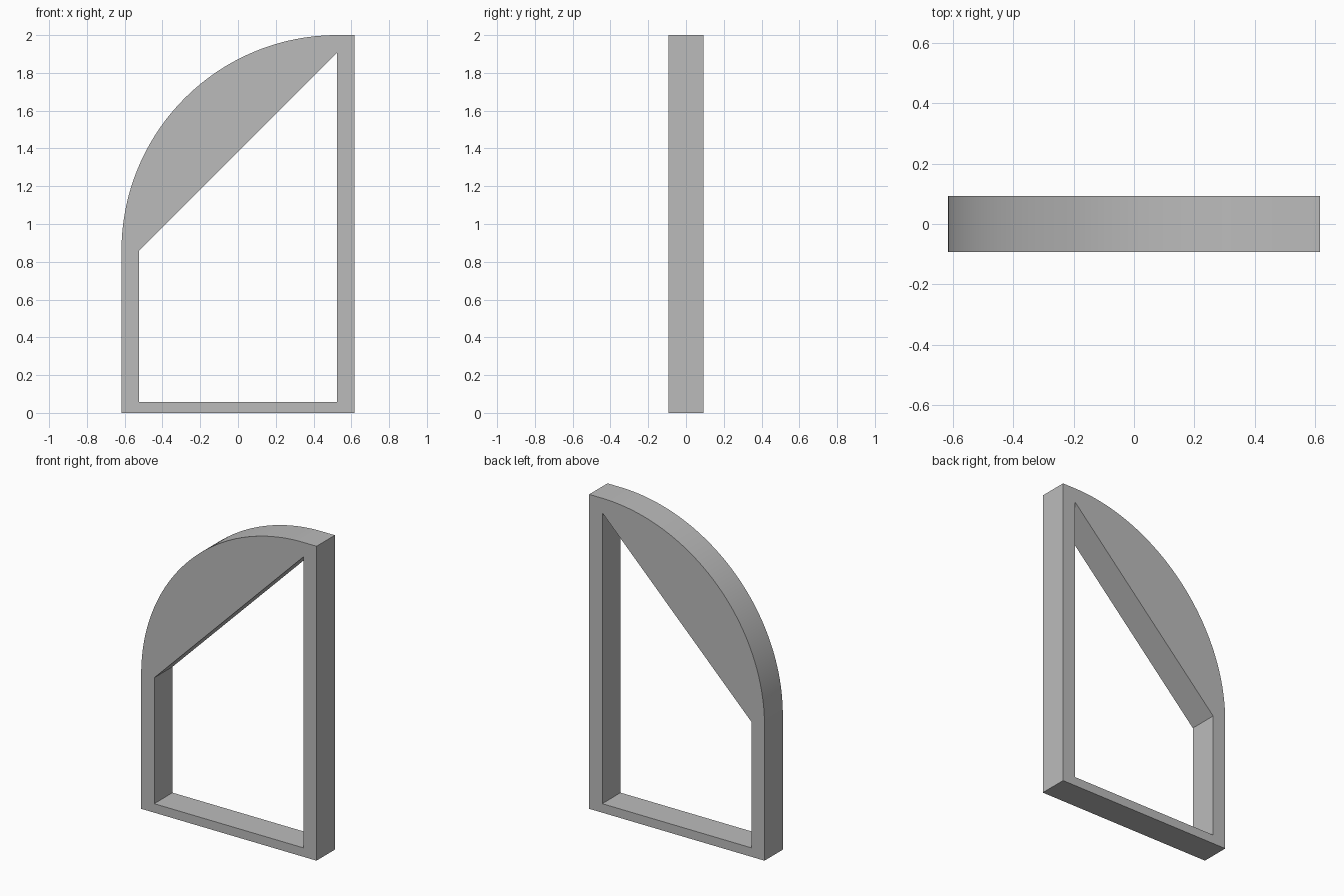
import bpy
import bmesh
from math import radians, sin, cos, pi

cube = bpy.data.objects.get("Cube")
if cube:
    bpy.data.objects.remove(cube, do_unlink=True)

HALF_W, HALF_D, HEIGHT = 0.617, 0.092, 2.0   # overall frame
IN_X, SILL = 0.525, 0.057                    # opening half width and sill height
RADIUS = HALF_W + IN_X                       # quarter-round head
SPRING = HEIGHT - RADIUS                     # height where the curve starts
SEGMENTS = 48

# Material
grey = bpy.data.materials.new("frame grey")
grey.use_nodes = True
colour = (0.5, 0.5, 0.5, 1.0)
grey.diffuse_color = colour
grey.node_tree.nodes["Principled BSDF"].inputs["Base Color"].default_value = colour

# Outer outline: straight sides with a quarter circle at the upper right
outer = [(-HALF_W, 0), (HALF_W, 0), (HALF_W, HEIGHT)]
for i in range(SEGMENTS + 1):
    a = pi / 2 + (pi / 2) * i / SEGMENTS
    outer.append((IN_X + RADIUS * cos(a), SPRING + RADIUS * sin(a)))

# Opening: sloped top edge
inner = [(-IN_X, SILL), (IN_X, SILL), (IN_X, SPRING + 2 * IN_X), (-IN_X, SPRING)]

bm = bmesh.new()


def add_loop(points):
    verts = [bm.verts.new((x, -HALF_D, z)) for x, z in points]
    return [bm.edges.new((v, verts[(i + 1) % len(verts)])) for i, v in enumerate(verts)]


# Fill between the outlines, then give the frame its depth
edges = add_loop(outer) + add_loop(inner)
bmesh.ops.triangle_fill(bm, edges=edges, use_beauty=True, normal=(0, -1, 0))
result = bmesh.ops.extrude_face_region(bm, geom=bm.faces[:], use_keep_orig=True)
back = [g for g in result["geom"] if isinstance(g, bmesh.types.BMVert)]
bmesh.ops.translate(bm, verts=back, vec=(0, 2 * HALF_D, 0))
bmesh.ops.recalc_face_normals(bm, faces=bm.faces[:])

mesh = bpy.data.meshes.new("window_frame")
bm.to_mesh(mesh)
bm.free()
mesh.materials.append(grey)
frame = bpy.data.objects.new("window_frame", mesh)
bpy.context.collection.objects.link(frame)

# Smooth the curved head, keep the corners sharp
bpy.ops.object.select_all(action='DESELECT')
frame.select_set(True)
bpy.context.view_layer.objects.active = frame
bpy.ops.object.shade_smooth_by_angle(angle=radians(30))
